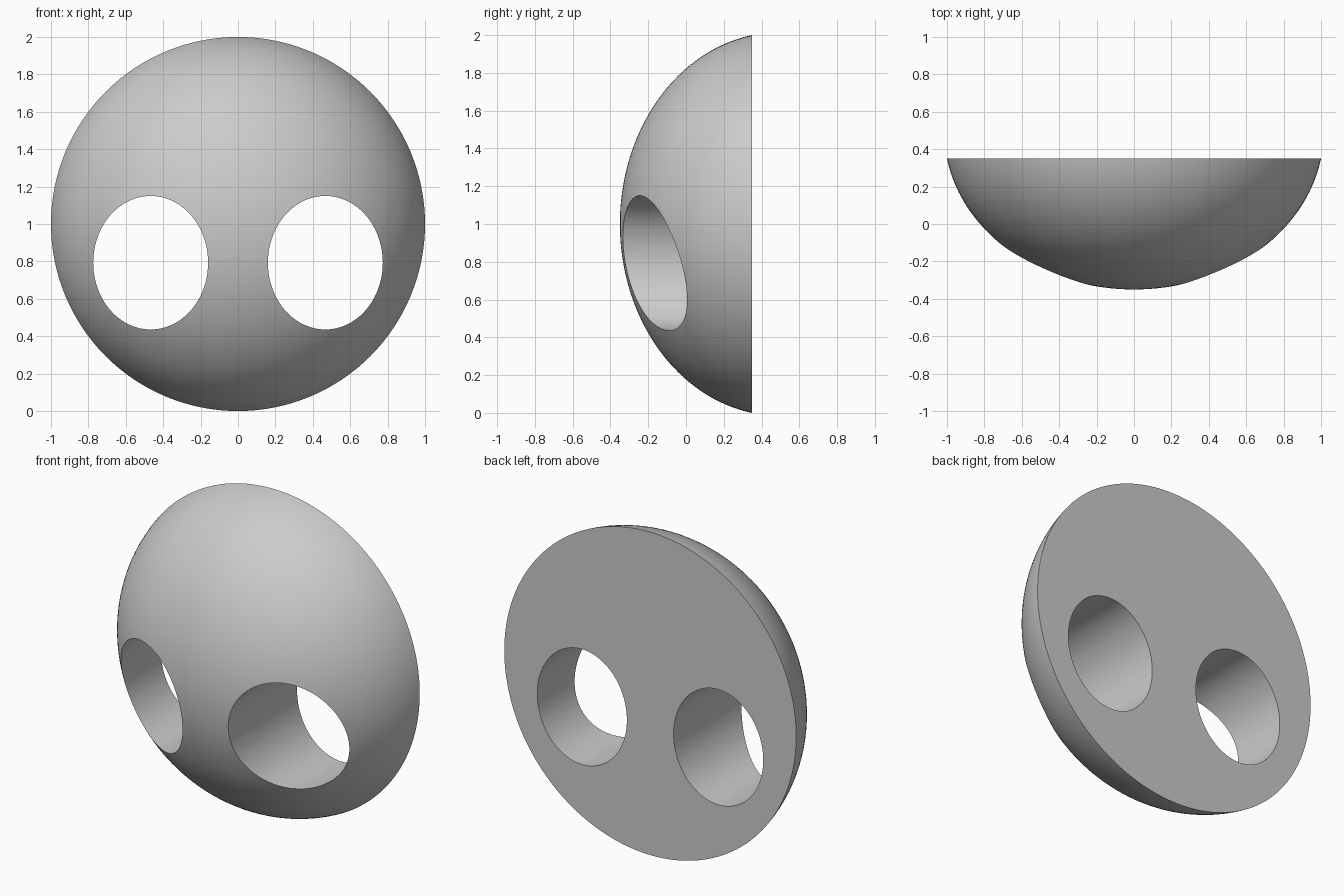
import bpy, bmesh, math
from mathutils import Matrix

cube = bpy.data.objects.get("Cube")
if cube:
    bpy.data.objects.remove(cube, do_unlink=True)

grey = bpy.data.materials.new("plain_grey")
grey.use_nodes = True
grey.diffuse_color = (0.6, 0.6, 0.6, 1)
grey.node_tree.nodes["Principled BSDF"].inputs["Base Color"].default_value = (0.6, 0.6, 0.6, 1)


def add_object(name, bm):
    bmesh.ops.recalc_face_normals(bm, faces=bm.faces)
    mesh = bpy.data.meshes.new(name)
    bm.to_mesh(mesh)
    bm.free()
    mesh.materials.append(grey)
    obj = bpy.data.objects.new(name, mesh)
    bpy.context.collection.objects.link(obj)
    return obj


def y_axis_shape(center, scale):
    return (Matrix.Translation(center) @ Matrix.Diagonal((*scale, 1))
            @ Matrix.Rotation(math.pi / 2, 4, "X"))


# Domed mask: flattened ball, cut flat and closed at the back
BACK = 0.35
bm = bmesh.new()
bmesh.ops.create_uvsphere(bm, u_segments=128, v_segments=96, radius=1,
                          matrix=y_axis_shape((0, 0.494, 1), (1.015, 0.844, 1.015)))
bmesh.ops.bisect_plane(bm, geom=bm.verts[:] + bm.edges[:] + bm.faces[:],
                       plane_co=(0, BACK, 0), plane_no=(0, 1, 0), clear_outer=True)
rim = [e for e in bm.edges if e.is_boundary]
bmesh.ops.contextual_create(bm, geom=rim)
mask = add_object("mask", bm)

# Oval eye holes straight through the mask
cutters = []
for side, sign in (("left", 1), ("right", -1)):
    bm = bmesh.new()
    bmesh.ops.create_cone(bm, cap_ends=True, segments=96, radius1=1, radius2=1, depth=2,
                          matrix=y_axis_shape((sign * 0.467, 0, 0.793), (0.307, 1, 0.357)))
    cutter = add_object(side + "_eye_cutter", bm)
    cutter.hide_render = True
    cutters.append(cutter)
    mod = mask.modifiers.new(side + "_eye_hole", "BOOLEAN")
    mod.operation = "DIFFERENCE"
    mod.solver = "EXACT"
    mod.object = cutter

bpy.ops.object.select_all(action="DESELECT")
bpy.context.view_layer.objects.active = mask
mask.select_set(True)
for mod in list(mask.modifiers):
    bpy.ops.object.modifier_apply(modifier=mod.name)
for cutter in cutters:
    bpy.data.objects.remove(cutter, do_unlink=True)

# Smooth dome and hole walls, crisp rims
bpy.ops.object.shade_smooth_by_angle(angle=math.radians(30))
